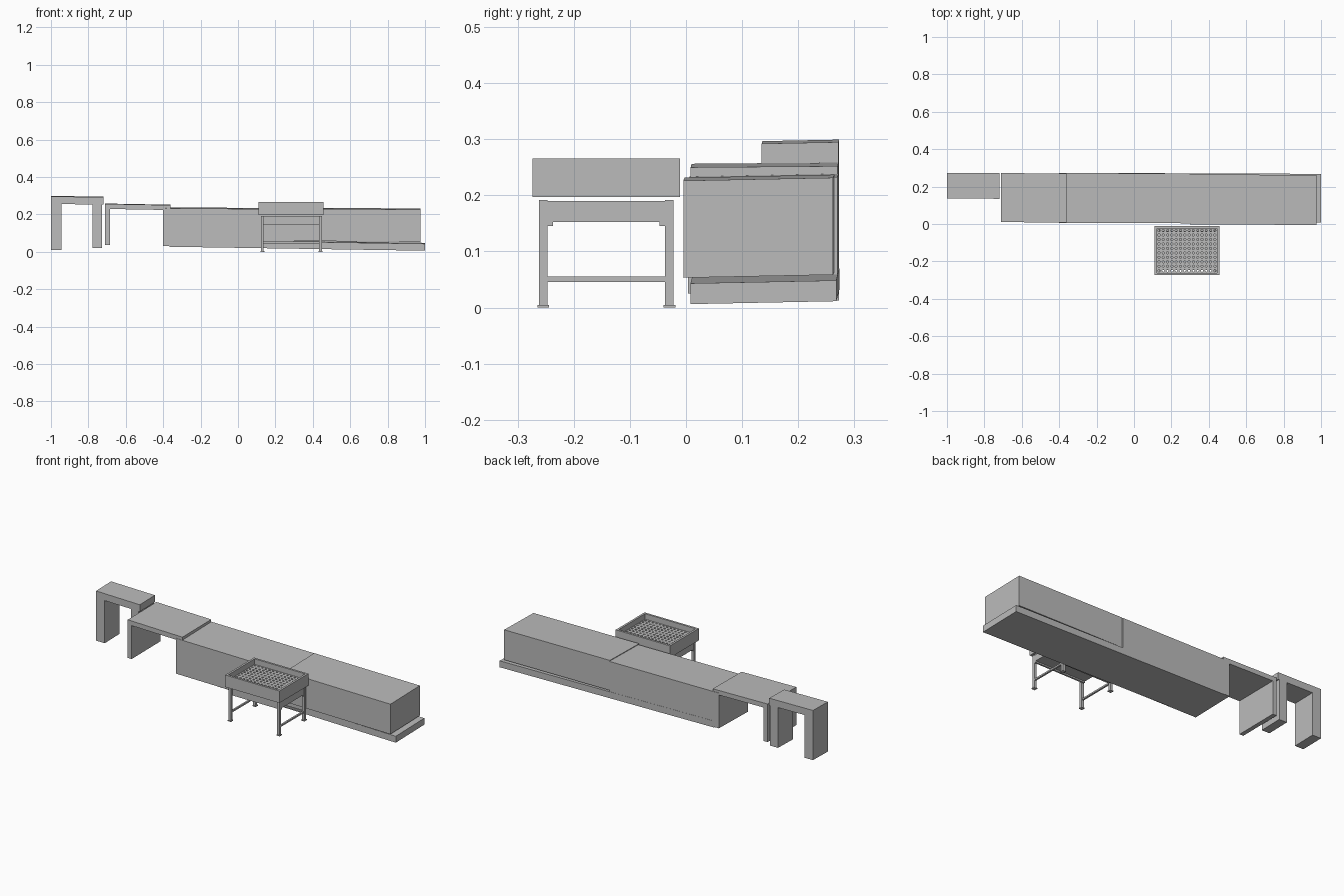
import bpy, bmesh, math

old = bpy.data.objects.get("Cube")
if old:
    bpy.data.objects.remove(old, do_unlink=True)

grey = bpy.data.materials.new("plain grey")
grey.use_nodes = True
GREY = (0.5, 0.5, 0.5, 1)
grey.diffuse_color = GREY
grey.node_tree.nodes["Principled BSDF"].inputs["Base Color"].default_value = GREY


def finish(name, bm):
    mesh = bpy.data.meshes.new(name)
    bmesh.ops.recalc_face_normals(bm, faces=bm.faces)
    bm.to_mesh(mesh)
    bm.free()
    mesh.materials.append(grey)
    obj = bpy.data.objects.new(name, mesh)
    bpy.context.collection.objects.link(obj)
    return obj


def add_box(bm, x, y, z):
    verts = bmesh.ops.create_cube(bm, size=1)["verts"]
    for v in verts:
        v.co = [r[0] + (c + 0.5) * (r[1] - r[0]) for c, r in zip(v.co, (x, y, z))]
    return verts


def box(name, x, y, z):
    bm = bmesh.new()
    add_box(bm, x, y, z)
    return finish(name, bm)


def leaning_box(name, x, y, z, fall, roll=0.02):
    """Box whose height drops along x and rises along y, slightly yawed."""
    bm = bmesh.new()
    for v in add_box(bm, x, y, z):
        v.co.z += roll * v.co.y - fall * v.co.x
        v.co.y -= 0.004 * v.co.x
    return finish(name, bm)


def open_frame(name, x, y, z, t, floor=None):
    """Four walls, with an optional floor slab (z range)."""
    bm = bmesh.new()
    rings = []
    for inset, h in ((0, z[0]), (0, z[1]), (t, z[1]), (t, z[0])):
        a, b, c, d = x[0] + inset, x[1] - inset, y[0] + inset, y[1] - inset
        rings.append([bm.verts.new((px, py, h)) for px, py in ((a, c), (b, c), (b, d), (a, d))])
    for k in range(4):
        r, s = rings[k], rings[(k + 1) % 4]
        for i in range(4):
            j = (i + 1) % 4
            bm.faces.new((r[i], r[j], s[j], s[i]))
    if floor:
        add_box(bm, (x[0] + t, x[1] - t), (y[0] + t, y[1] - t), floor)
    return finish(name, bm)


# Long counter: base slab and two cabinets
leaning_box("base_slab", (-0.37, 1.0), (0.012, 0.272), (0.0215, 0.0585), 0.0155)
leaning_box("long_cabinet", (-0.4, 0.3), (0.005, 0.271), (0.027, 0.230), 0.008)
leaning_box("raised_cabinet", (0.3, 0.975), (-0.001, 0.266), (0.061, 0.234), 0.008)

# Side table with one panel leg
leaning_box("side_table_top", (-0.71, -0.36), (0.007, 0.269), (0.217, 0.2435), 0.018, 0.008)
leaning_box("side_table_panel", (-0.71, -0.685), (0.007, 0.269), (0.024, 0.22), 0.018, 0.008)

# Tall narrow bench
BENCH_Y = (0.132, 0.269)
leaning_box("bench_top", (-1.0, -0.72), BENCH_Y, (0.238, 0.278), 0.016)
leaning_box("bench_outer_leg", (-1.0, -0.945), BENCH_Y, (-0.008, 0.24), 0.016)
leaning_box("bench_inner_leg", (-0.777, -0.727), BENCH_Y, (0.006, 0.24), 0.016)

# Perforated tray on top of the stand
X, Y = (0.11, 0.456), (-0.274, -0.011)
open_frame("tray_walls", X, Y, (0.197, 0.266), 0.012)


def perforated_plate(name, x, y, z, cols, rows, radius):
    bm = bmesh.new()
    dx, dy = (x[1] - x[0]) / cols, (y[1] - y[0]) / rows
    for i in range(cols):
        for j in range(rows):
            cx, cy = x[0] + (i + 0.5) * dx, y[0] + (j + 0.5) * dy
            inner, outer = [], []
            for k in range(8):
                c, s = math.cos(k * math.pi / 4), math.sin(k * math.pi / 4)
                inner.append(bm.verts.new((cx + c * radius, cy + s * radius, z)))
                m = max(abs(c), abs(s))
                outer.append(bm.verts.new((cx + c / m * dx / 2, cy + s / m * dy / 2, z)))
            for k in range(8):
                n = (k + 1) % 8
                bm.faces.new((inner[k], outer[k], outer[n], inner[n]))
    bmesh.ops.remove_doubles(bm, verts=bm.verts, dist=0.0001)
    obj = finish(name, bm)
    thick = obj.modifiers.new("thickness", "SOLIDIFY")
    thick.thickness = 0.005
    thick.offset = 0
    return obj


perforated_plate("tray_floor", (X[0] + 0.012, X[1] - 0.012), (Y[0] + 0.012, Y[1] - 0.012),
                 0.232, 14, 10, 0.006)

# Stand: legs with foot plates
LEG_X, LEG_Y = (0.13, 0.441), (-0.2545, -0.0295)
for side, lx in zip(("right", "left"), LEG_X):
    for end, ly in zip(("front", "back"), LEG_Y):
        for part, half, z in (("leg", 0.0075, (0.005, 0.192)), ("foot", 0.0105, (0, 0.005))):
            box(f"{end}_{side}_{part}", (lx - half, lx + half), (ly - half, ly + half), z)
    box(f"{side}_lower_rail", (lx - 0.005, lx + 0.005), (-0.247, -0.037), (0.046, 0.055))
box("back_lower_rail", (0.1375, 0.4335), (-0.0345, -0.0245), (0.046, 0.055))

# Catch basin under the tray, carried on two runners
open_frame("catch_basin", (0.124, 0.447), (-0.247, -0.037), (0.153, 0.19), 0.005, (0.153, 0.158))
for end, y in (("front", (-0.247, -0.237)), ("back", (-0.047, -0.037))):
    box(f"{end}_runner", (0.124, 0.447), y, (0.145, 0.153))
